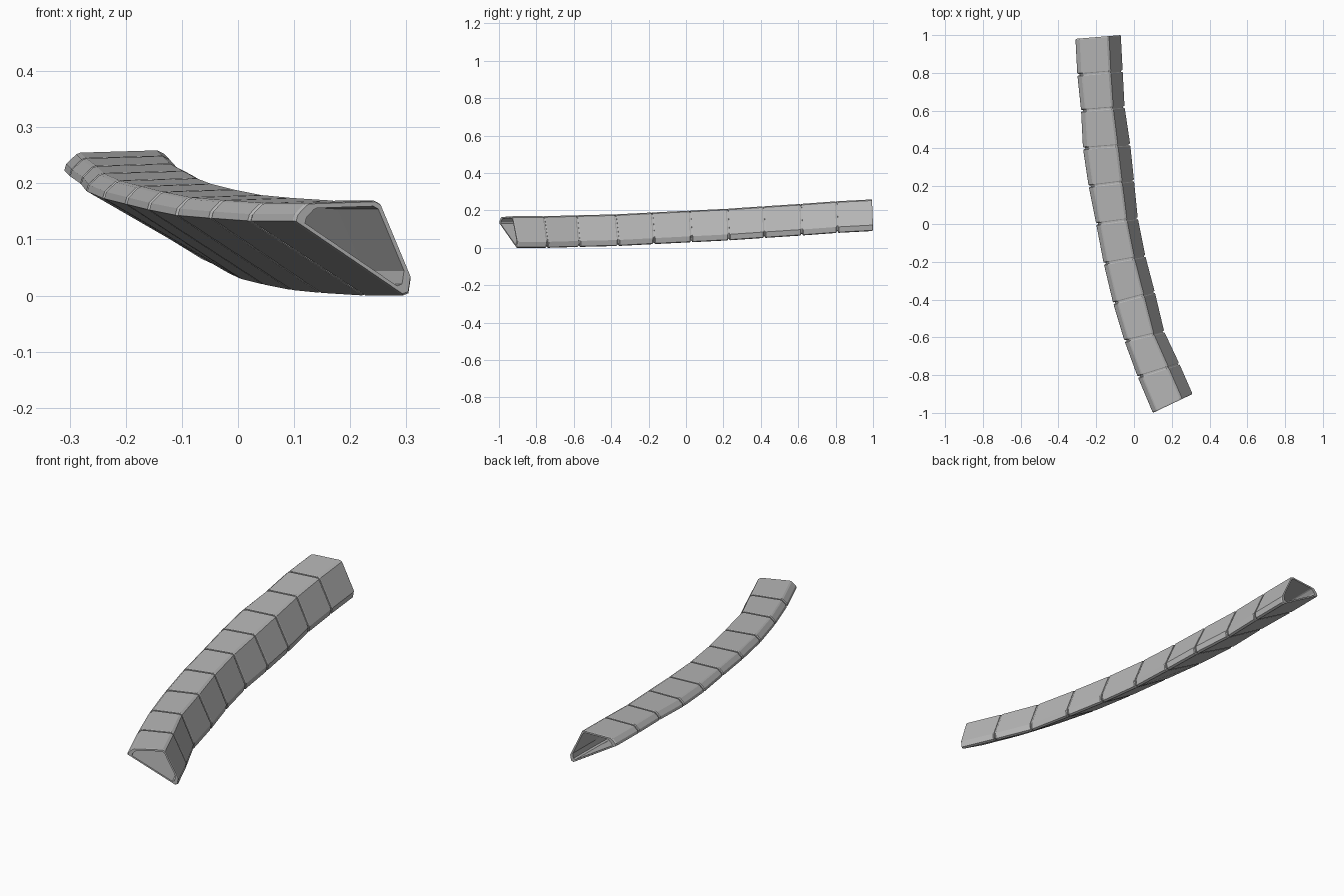
import bpy
import bmesh
from mathutils import Vector

default = bpy.data.objects.get("Cube")
if default:
    bpy.data.objects.remove(default, do_unlink=True)

# Single stone grey
stone = bpy.data.materials.new("stone_grey")
stone.use_nodes = True
GREY = (0.47, 0.47, 0.47, 1.0)
stone.diffuse_color = GREY
stone.node_tree.nodes["Principled BSDF"].inputs["Base Color"].default_value = GREY

# Joints along the curve: left point, right point (plan), base height
JOINTS = [
    ((0.10, -1.00), (0.31, -0.90), 0.0),
    ((0.02, -0.81), (0.24, -0.74), 0.0),
    ((-0.05, -0.62), (0.16, -0.57), 0.005),
    ((-0.11, -0.42), (0.11, -0.36), 0.01),
    ((-0.16, -0.21), (0.06, -0.17), 0.02),
    ((-0.20, 0.0), (0.02, 0.03), 0.03),
    ((-0.24, 0.20), (0.0, 0.23), 0.04),
    ((-0.27, 0.40), (-0.02, 0.42), 0.053),
    ((-0.28, 0.60), (-0.05, 0.62), 0.066),
    ((-0.30, 0.79), (-0.06, 0.81), 0.08),
    ((-0.31, 0.98), (-0.07, 1.0), 0.09),
]

# Cross-section: fraction across the joint, height above base
SECTION = [(0, 0.133), (0.015, 0.145), (0.09, 0.162), (0.12, 0.165),
           (0.69, 0.169), (0.74, 0.163), (1, 0.032), (0.98, 0.004), (0.93, 0)]
CENTRE = (0.58, 0.108)
FULL, BEVEL, NECK, BORE = 1.0, 0.97, 0.92, 0.84


def section_ring(bm, start, end, along, scale):
    """Scaled cross-section between two joints."""
    left = Vector(start[0]).lerp(Vector(end[0]), along)
    right = Vector(start[1]).lerp(Vector(end[1]), along)
    base = start[2] + (end[2] - start[2]) * along
    ring = []
    for t, h in SECTION:
        t = CENTRE[0] + (t - CENTRE[0]) * scale
        h = CENTRE[1] + (h - CENTRE[1]) * scale
        p = left.lerp(right, t)
        ring.append(bm.verts.new((p.x, p.y, base + h)))
    return ring


def make_block(name, start, end, first, last):
    """Hollow block with recessed necks where it meets its neighbours."""
    outer = [(0.02, BEVEL), (0.04, FULL), (0.96, FULL), (0.98, BEVEL)]
    if first:
        outer = [(0, BEVEL), (0.03, FULL)] + outer[2:]
    else:
        outer = [(0, NECK), (0.02, NECK)] + outer
    if last:
        outer = outer[:-2] + [(0.97, FULL), (1, BEVEL)]
    else:
        outer += [(0.98, NECK), (1, NECK)]
    path = outer + [(1, BORE), (0, BORE)]

    bm = bmesh.new()
    rings = [section_ring(bm, start, end, a, s) for a, s in path]
    count = len(SECTION)
    for ring, following in zip(rings, rings[1:] + rings[:1]):
        for i in range(count):
            j = (i + 1) % count
            bm.faces.new((ring[i], ring[j], following[j], following[i]))
    bmesh.ops.recalc_face_normals(bm, faces=bm.faces)
    mesh = bpy.data.meshes.new(name)
    bm.to_mesh(mesh)
    bm.free()
    mesh.materials.append(stone)
    block = bpy.data.objects.new(name, mesh)
    bpy.context.collection.objects.link(block)


# Row of blocks along the curve
pairs = list(zip(JOINTS, JOINTS[1:]))
for n, (start, end) in enumerate(pairs):
    make_block(f"tunnel_block_{n + 1}", start, end, n == 0, n == len(pairs) - 1)
